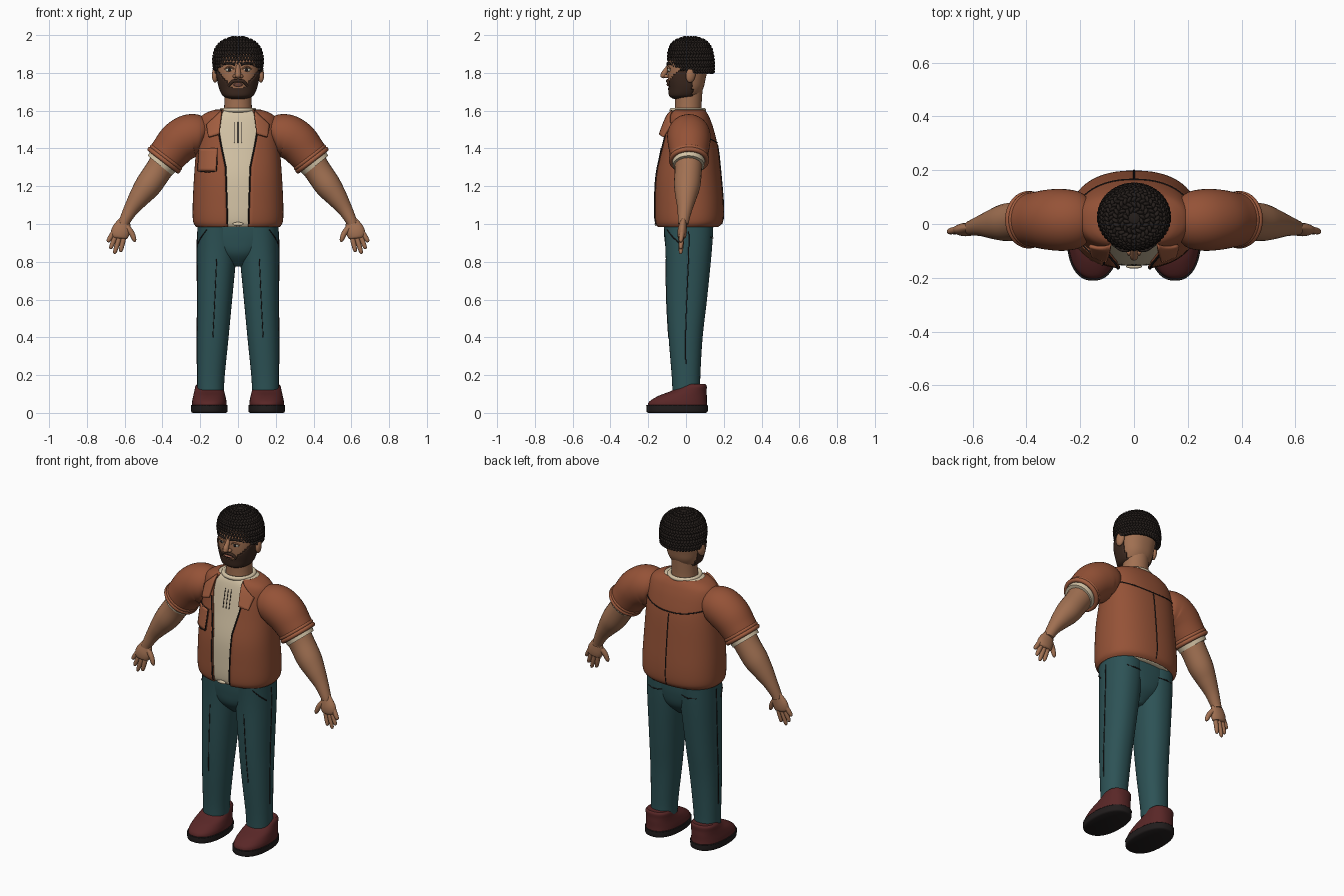
import bpy, bmesh
from math import sin, cos, pi, copysign
from mathutils import Vector, Matrix, Euler

if "Cube" in bpy.data.objects:
    bpy.data.objects.remove(bpy.data.objects["Cube"])


def material(name, rgb):
    m = bpy.data.materials.new(name)
    m.diffuse_color = (*rgb, 1)
    m.use_nodes = True
    m.node_tree.nodes["Principled BSDF"].inputs["Base Color"].default_value = m.diffuse_color
    return m


SKIN = material("skin", (.36, .165, .085))
HAIR = material("hair", (.018, .013, .011))
BEARD = material("beard", (.045, .022, .014))
JACKET = material("jacket", (.30, .085, .038))
TRIM = material("trim", (.36, .11, .05))
SHIRT = material("shirt", (.66, .55, .38))
PANTS = material("pants", (.026, .085, .092))
SHOE = material("shoe", (.10, .02, .02))
DARK = material("dark", (.015, .012, .012))
EYE = material("eye", (.55, .52, .42))
LIP = material("lip", (.30, .11, .075))


def resample(keys, k=6):
    """Smooth curve through the keys."""
    K, out = [Vector(q) for q in keys], []
    for i in range(len(K) - 1):
        a, b, c, d = K[max(i - 1, 0)], K[i], K[i + 1], K[min(i + 2, len(K) - 1)]
        for j in range(k):
            t = j / k
            out.append(.5 * (2 * b + (c - a) * t + (2 * a - 5 * b + 4 * c - d) * t ** 2
                             + (3 * b - a - 3 * c + d) * t ** 3))
    return out + [K[-1]]


def finish(ob, mat, angle=.8):
    ob.data.materials.append(mat)
    ob.data.shade_smooth()
    ob.data.set_sharp_from_angle(angle=angle)
    return ob


def build(name, rows, mat, closed=True, cap=True, keep=None):
    """Skin rows of points into a surface."""
    bm = bmesh.new()
    V = [[bm.verts.new(p) for p in r] for r in rows]
    n = len(rows[0])
    for lo, hi in zip(V, V[1:]):
        for i in range(n if closed else n - 1):
            j = (i + 1) % n
            q = (lo[i], lo[j], hi[j], hi[i])
            if keep is None or keep(sum((v.co for v in q), Vector()) / 4):
                bm.faces.new(q)
    if cap:
        bm.faces.new(V[0][::-1])
        bm.faces.new(V[-1])
        bmesh.ops.recalc_face_normals(bm, faces=bm.faces)
    bmesh.ops.delete(bm, geom=[v for v in bm.verts if not v.link_faces], context='VERTS')
    me = bpy.data.meshes.new(name)
    bm.to_mesh(me)
    bm.free()
    ob = bpy.data.objects.new(name, me)
    bpy.context.collection.objects.link(ob)
    return finish(ob, mat)


def thicken(ob, t, offset):
    m = ob.modifiers.new("thickness", 'SOLIDIFY')
    m.thickness, m.offset = t, offset


def ring(k, n=2.3, seg=48, gap=None, grow=0):
    """Superellipse from key (z, cx, cy, rx, ry); gap = half width left open at the front."""
    z, cx, cy, rx, ry = k
    a = 0 if gap is None else (gap / rx) ** (n / 2)
    out = []
    for i in range(seg):
        t = a + (2 * pi - 2 * a) * i / (seg if gap is None else seg - 1)
        s, c = sin(t), cos(t)
        out.append(Vector((cx + (rx + grow) * copysign(abs(s) ** (2 / n), s),
                           cy - (ry + grow) * copysign(abs(c) ** (2 / n), c), z)))
    return out


def loft(name, keys, mat, n=2.3, grow=0, k=6, **kw):
    return build(name, [ring(q, n, grow=grow) for q in resample(keys, k)], mat, **kw)


def limb(name, pts, mat, flat=1, seg=24, k=6):
    """Round tube along (x, y, z, radius) points, flattened in y by flat."""
    P, rows = resample(pts, k), []
    for i, p in enumerate(P):
        d = (P[min(i + 1, len(P) - 1)] - P[max(i - 1, 0)]).to_3d().normalized()
        v = d.cross(Vector((0, 1, 0))).normalized()
        u = v.cross(d)
        rows.append([p.to_3d() + p[3] * (v * cos(2 * pi * j / seg) + u * flat * sin(2 * pi * j / seg))
                     for j in range(seg)])
    return build(name, rows, mat)


def ball(name, loc, scale, mat, rot=(0, 0, 0)):
    bpy.ops.mesh.primitive_uv_sphere_add(segments=24, ring_count=14, radius=1, location=loc, rotation=rot)
    ob = bpy.context.object
    ob.name, ob.scale = name, scale
    return finish(ob, mat, 3)


def seam(name, pts, r=.003):
    c = bpy.data.curves.new(name, 'CURVE')
    c.dimensions, c.bevel_depth, c.bevel_resolution, c.use_fill_caps = '3D', r, 1, True
    s = c.splines.new('POLY')
    s.points.add(len(pts) - 1)
    for p, q in zip(s.points, pts):
        p.co = (*q, 1)
    c.materials.append(DARK)
    bpy.context.collection.objects.link(bpy.data.objects.new(name, c))


# torso: open jacket over a closed shirt
body = [(.985, 0, .01, .222, .163), (1.015, 0, .015, .238, .18), (1.10, 0, .015, .24, .183),
        (1.25, 0, .012, .233, .174), (1.40, 0, .018, .222, .152), (1.50, 0, .017, .217, .13),
        (1.56, 0, .014, .202, .112), (1.59, 0, .012, .165, .098), (1.605, 0, .012, .12, .085)]
levels = resample(body)


def at(z, table):
    for a, b in zip(table, table[1:]):
        if a[0] <= z <= b[0]:
            return a.lerp(b, (z - a[0]) / (b[0] - a[0]))
    return table[0] if z < table[0][0] else table[-1]


def surf(x, z, side=-1, off=.004):
    _, _, cy, rx, ry = at(z, levels)
    f = min(abs(x) / rx, .995)
    return Vector((x, cy + side * (ry * (1 - f ** 2.3) ** (1 / 2.3) + off), z))


opening = [Vector(q) for q in ((.98, .055), (1.3, .065), (1.42, .09), (1.5, .105), (1.57, .10), (1.61, .08))]


def gap(z):
    return at(z, opening)[1]


thicken(build("jacket_body", [ring(k, gap=gap(k[0]), seg=64) for k in levels], JACKET, closed=False, cap=False), .014, -1)
loft("shirt", body, SHIRT, grow=-.012)
bpy.ops.mesh.primitive_torus_add(major_radius=.085, minor_radius=.012, location=(0, .01, 1.603))
bpy.context.object.name = "shirt_neckband"
finish(bpy.context.object, SHIRT, 3)


def patch(name, c, mat, off, thick):
    """Four (x, z) corners laid on the chest surface."""
    c = [Vector(q) for q in c]
    rows = [[surf(*c[0].lerp(c[1], i / 8).lerp(c[3].lerp(c[2], i / 8), j / 8), off=off(j / 8))
             for i in range(9)] for j in range(9)]
    thicken(build(name, rows, mat, closed=False, cap=False), thick, 0)


patch("chest_pocket", [(-.21, 1.28), (-.115, 1.28), (-.11, 1.4), (-.205, 1.4)], TRIM, lambda t: .006, .012)
seam("pocket_seam", [surf(x, z, off=.011) for x, z in
     ((-.205, 1.4), (-.21, 1.34), (-.21, 1.28), (-.16, 1.275), (-.115, 1.28), (-.11, 1.34), (-.11, 1.4), (-.16, 1.4), (-.205, 1.4))])
for s in (-1, 1):
    patch("lapel", [(s * .085, 1.60), (s * .165, 1.525), (s * .155, 1.46), (s * .10, 1.475)], TRIM,
          lambda t: .008 + .022 * t, .012)
    seam("jacket_edge", [surf(s * gap(z), z, off=.001) for z in [1 + .03 * i for i in range(17)]], .004)
zs = [1.0 + .03 * i for i in range(15)]
seam("back_seam", [surf(0, z, 1, .001) for z in zs])
seam("yoke_seam", [surf(.012 * i, 1.43 + .03 * (i / 16) ** 2, 1, .001) for i in range(-16, 17)])
for x in (-.02, 0, .02):
    seam("shirt_stroke", [surf(x, z, off=-.012) for z in (1.43, 1.47, 1.51, 1.54)], .002)
ball("belt_buckle", (0, -.158, 1.0), (.03, .008, .01), SHIRT)

# trousers, shoes
loft("hips", [(.775, 0, .01, .03, .05), (.84, 0, .01, .13, .108), (.92, 0, .012, .205, .126), (1.0, 0, .012, .213, .13)], PANTS)
for s in (-1, 1):
    leg = [(.12, s * .145, .002, .071, .074), (.2, s * .143, .0, .073, .076), (.4, s * .133, -.002, .083, .09),
           (.6, s * .123, .004, .092, .107), (.85, s * .112, .014, .104, .122), (.995, s * .11, .014, .104, .131)]
    loft("leg", leg, PANTS, n=2.2)
    L = resample(leg)
    seam("side_seam", [(k[1] + s * k[3], k[2], k[0]) for k in L[8:-2]])
    seam("front_crease", [(k[1], k[2] - k[4], k[0]) for k in L if .38 < k[0] < .83], .0025)
    seam("front_pocket_seam", [(s * .165, -.1, .97), (s * .195, -.07, .93), (s * .214, -.03, .895)])
    seam("back_pocket_seam", [(s * .06, .132, .93), (s * .11, .144, .925), (s * .16, .13, .93)])
    c = s * .152
    loft("sole", [(0, c, -.047, .088, .152), (.008, c, -.047, .096, .162), (.036, c, -.047, .097, .163)], DARK)
    loft("shoe", [(.034, c, -.046, .092, .158), (.06, c, -.042, .091, .152), (.09, c, -.018, .085, .128),
                  (.115, c, .014, .079, .095), (.14, c, .038, .074, .072), (.152, c, .045, .064, .058)], SHOE)
    seam("sole_welt", [*ring((.037, c, -.047, .094, .16)), (c, -.207, .037)], .004)

    # arm with short rolled sleeve
    limb("sleeve", [(s * .17, .015, 1.455, .06), (s * .195, .015, 1.465, .10), (s * .25, .015, 1.468, .114),
                    (s * .31, .016, 1.435, .113), (s * .36, .016, 1.38, .104), (s * .395, .016, 1.335, .098)], JACKET, seg=40)
    d = Vector((s * .61, 0, -.79))
    for r, t, g in ((.094, .013, 0), (.093, .012, -.018)):
        bpy.ops.mesh.primitive_torus_add(major_radius=r, minor_radius=t, location=Vector((s * .392, .016, 1.338)) + d * g,
                                         rotation=d.to_track_quat('Z', 'Y').to_euler())
        bpy.context.object.name = "sleeve_cuff"
        finish(bpy.context.object, TRIM, 3)
    limb("shirt_sleeve", [(s * .385, .014, 1.345, .088), (s * .413, .014, 1.31, .083)], SHIRT, seg=32)
    limb("forearm", [(s * .37, .012, 1.36, .078), (s * .42, .012, 1.285, .072), (s * .475, .006, 1.205, .07), (s * .52, 0, 1.145, .057),
                     (s * .565, -.006, 1.08, .04), (s * .598, -.013, 1.02, .03), (s * .605, -.014, 1.0, .028)], SKIN)
    limb("palm", [(s * .596, -.013, 1.03, .024), (s * .605, -.015, 1.005, .037), (s * .62, -.02, .965, .049),
                  (s * .63, -.022, .935, .045), (s * .632, -.022, .925, .03)], SKIN, flat=.5)
    for bx, bz, tx, tz in ((.660, .955, .690, .905), (.645, .945, .676, .868), (.624, .94, .655, .842), (.602, .94, .622, .852)):
        dx, dz = tx - bx, tz - bz
        limb("finger", [(s * (bx + dx * f), -.021 - .008 * f, bz + dz * f, r)
                        for f, r in ((0, .013), (.5, .013), (.9, .010), (1, .004))], SKIN, seg=12, k=3)
    limb("thumb", [(s * .59, -.018, .985, .016), (s * .565, -.026, .955, .015), (s * .55, -.03, .92, .012), (s * .545, -.031, .905, .004)],
         SKIN, seg=12, k=3)

    # paired face parts
    ball("ear", (s * .120, .025, 1.79), (.017, .026, .042), SKIN, (-.15, 0, s * .3))
    ball("eye", (s * .045, -.083, 1.817), (.022, .014, .013), EYE)
    ball("iris", (s * .045, -.094, 1.817), (.009, .005, .010), DARK)
    limb("eyelid", [(s * .02, -.094, 1.82, .003), (s * .045, -.098, 1.832, .005), (s * .071, -.083, 1.82, .003)], SKIN, seg=10)
    limb("eyebrow", [(s * .015, -.099, 1.841, .004), (s * .045, -.096, 1.852, .007), (s * .08, -.077, 1.843, .003)], HAIR, seg=10)
    limb("moustache", [(0, -.099, 1.758, .008), (s * .028, -.095, 1.755, .009), (s * .052, -.082, 1.728, .006)], BEARD, seg=12)
    ball("nostril", (s * .017, -.103, 1.782), (.011, .014, .010), SKIN)

# head
loft("neck", [(1.56, 0, .012, .08, .075), (1.62, 0, .012, .073, .07), (1.74, 0, .015, .073, .075)], SKIN, n=2)
head = [(1.665, 0, -.015, .045, .05), (1.68, 0, -.008, .075, .075), (1.72, 0, .002, .094, .09), (1.77, 0, .004, .105, .1),
        (1.83, 0, .01, .111, .107), (1.9, 0, .02, .11, .11), (1.95, 0, .02, .08, .08), (1.97, 0, .02, .03, .03)]
loft("head", head, SKIN)
limb("nose", [(0, -.088, 1.84, .010), (0, -.105, 1.815, .013), (0, -.118, 1.79, .016), (0, -.112, 1.776, .010)], SKIN)
ball("nose_tip", (0, -.118, 1.786), (.016, .018, .014), SKIN)
ball("lips", (0, -.091, 1.737), (.026, .011, .009), LIP)
seam("mouth_line", [(-.022, -.097, 1.737), (0, -.103, 1.737), (.022, -.097, 1.737)], .002)
thicken(loft("beard", head, BEARD, grow=.007, k=10, cap=False,
             keep=lambda p: p.y < .035 and p.z < 1.722 + max(0, abs(p.x) - .035) * 1.15), .008, -1)
loft("chin_beard", [(1.661, 0, -.016, .04, .045), (1.668, 0, -.016, .055, .058), (1.675, 0, -.016, .06, .062)], BEARD)

# hair: a cap covered in rows of small tilted twists
crown = [(1.79, 0, .033, .119, .106), (1.83, 0, .03, .124, .113), (1.88, 0, .025, .126, .115),
         (1.93, 0, .023, .112, .105), (1.965, 0, .022, .078, .078), (1.985, 0, .022, .025, .025)]
H = resample(crown)


def hairline(p):
    return p.z > 1.80 + max(0, .02 - p.y) * .42


thicken(loft("hair_cap", crown, HAIR, n=2, cap=False, keep=hairline), .012, -1)
ball("hair_top", (0, .022, 1.975), (.035, .035, .014), HAIR)
bm = bmesh.new()
for r, k in enumerate(H[1::2]):
    count = max(6, int(2 * pi * k[3] / .0165))
    for i, p in enumerate(ring(k, 2, count)):
        if hairline(p):
            out = Vector((p.x, p.y - .025, (p.z - 1.86) * .9))
            tilt = Euler((0, 0, .7 if r % 2 else -.7)).to_matrix()
            m = out.to_track_quat('Z', 'Y').to_matrix() @ tilt
            bmesh.ops.create_icosphere(bm, subdivisions=2, radius=1, matrix=Matrix.Translation(p) @ m.to_4x4()
                                       @ Matrix.Diagonal((.0075, .0145, .012, 1)))
for i in range(9):
    p = Vector((-.085 + .021 * i, -.068 + .5 * (-.085 + .021 * i) ** 2 * 8, 1.895 + .008 * (i % 2)))
    bmesh.ops.create_icosphere(bm, subdivisions=2, radius=1, matrix=Matrix.Translation(p)
                               @ Euler((.5, .6, .4)).to_matrix().to_4x4() @ Matrix.Diagonal((.012, .024, .028, 1)))
me = bpy.data.meshes.new("hair_twists")
bm.to_mesh(me)
bm.free()
twists = bpy.data.objects.new("hair_twists", me)
bpy.context.collection.objects.link(twists)
finish(twists, HAIR, 3)
